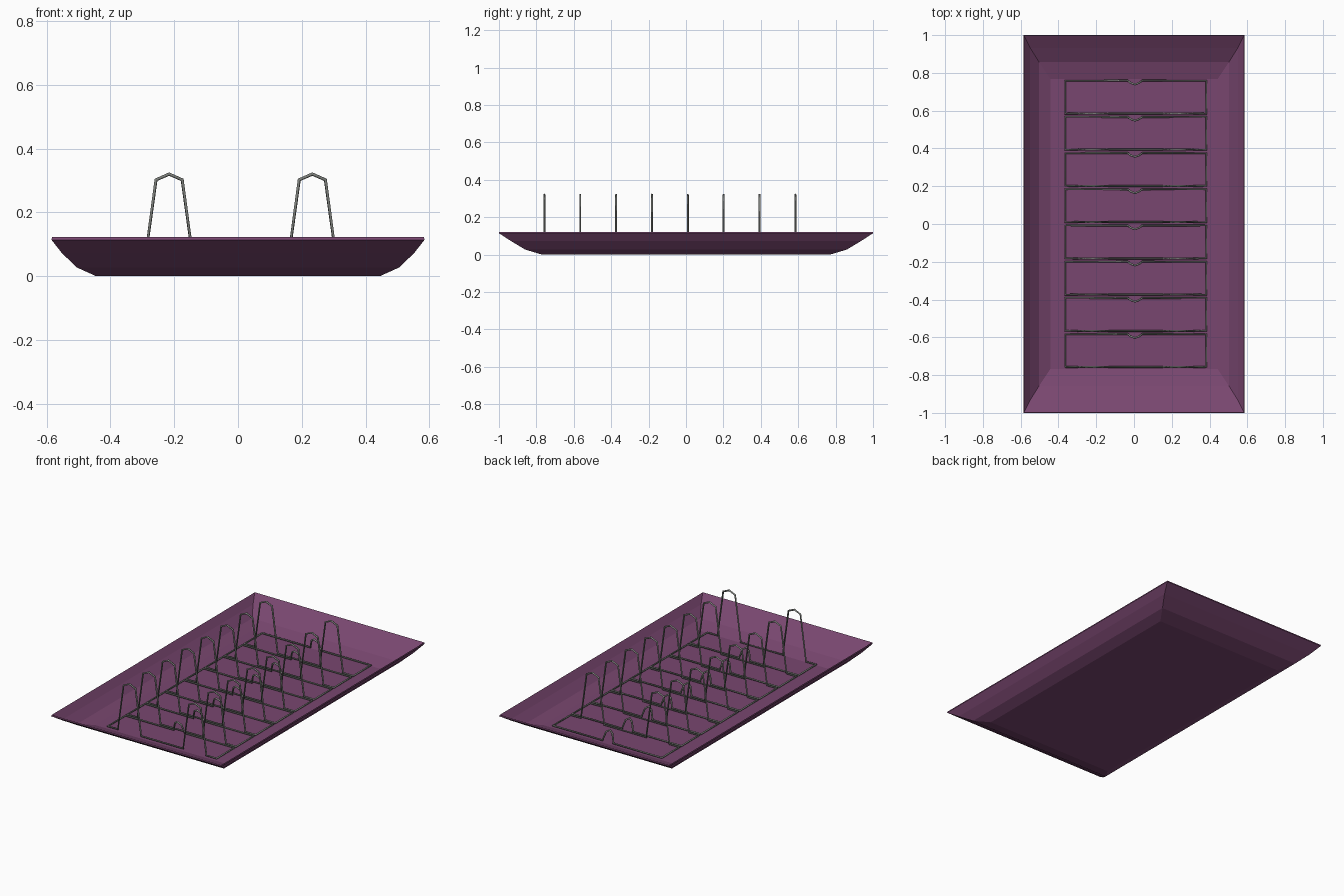
import bpy, bmesh

cube = bpy.data.objects.get("Cube")
if cube:
    bpy.data.objects.remove(cube, do_unlink=True)


def material(name, rgb):
    m = bpy.data.materials.new(name)
    m.use_nodes = True
    m.diffuse_color = (*rgb, 1)
    m.node_tree.nodes["Principled BSDF"].inputs["Base Color"].default_value = (*rgb, 1)
    return m


plum = material("plum", (0.19, 0.062, 0.16))
steel = material("grey_steel", (0.2, 0.21, 0.195))

# Tray: rectangular rings going up the outside, over the rim and down the inside
outer = [(0.445, 0.77, 0.0), (0.505, 0.86, 0.027),
         (0.552, 0.935, 0.072), (0.585, 1.0, 0.114)]
inner = [(hx - 0.002, hy - 0.002, z + 0.008) for hx, hy, z in reversed(outer)]
bm = bmesh.new()
rings = [[bm.verts.new((sx * hx, sy * hy, z))
          for sx, sy in ((-1, -1), (1, -1), (1, 1), (-1, 1))]
         for hx, hy, z in outer + inner]
for a, b in zip(rings, rings[1:]):
    for i in range(4):
        j = (i + 1) % 4
        bm.faces.new((a[i], a[j], b[j], b[i]))
bm.faces.new(rings[0][::-1])
bm.faces.new(rings[-1])
bmesh.ops.recalc_face_normals(bm, faces=bm.faces)
mesh = bpy.data.meshes.new("tray")
bm.to_mesh(mesh)
bm.free()
mesh.materials.append(plum)
tray = bpy.data.objects.new("tray", mesh)
bpy.context.collection.objects.link(tray)

# Wire rack: each section is one closed wire, with two tall hoops in front
# and a small leaning hoop in the middle of the back bar
FLOOR, DEPTH, PITCH = 0.018, 0.174, 0.1917
LEFT, RIGHT = -0.365, 0.383


def tall_hoop(cx):
    half = [(-0.08, FLOOR), (-0.041, 0.302)]
    return ([(cx + x, 0, z) for x, z in half] + [(cx, 0, 0.32)]
            + [(cx - x, 0, z) for x, z in reversed(half)])


def small_hoop(cx):
    half = [(-0.038, 0, FLOOR), (-0.022, -0.012, 0.07)]
    return ([(cx - x, DEPTH + y, z) for x, y, z in half] + [(cx, DEPTH - 0.02, 0.085)]
            + [(cx + x, DEPTH + y, z) for x, y, z in reversed(half)])


path = ([(LEFT, 0, FLOOR)] + tall_hoop(-0.216) + tall_hoop(0.233)
        + [(RIGHT, 0, FLOOR), (RIGHT, DEPTH, FLOOR)] + small_hoop(0.005)
        + [(LEFT, DEPTH, FLOOR)])

for k in range(8):
    curve = bpy.data.curves.new("rack_wire", "CURVE")
    curve.dimensions = "3D"
    curve.bevel_depth = 0.0055
    curve.bevel_resolution = 1
    spline = curve.splines.new("POLY")
    spline.points.add(len(path) - 1)
    for p, (x, y, z) in zip(spline.points, path):
        p.co = (x, y - 0.757 + k * PITCH, z, 1)
    spline.use_cyclic_u = True
    curve.materials.append(steel)
    wire = bpy.data.objects.new(f"rack_wire_{k + 1}", curve)
    bpy.context.collection.objects.link(wire)
